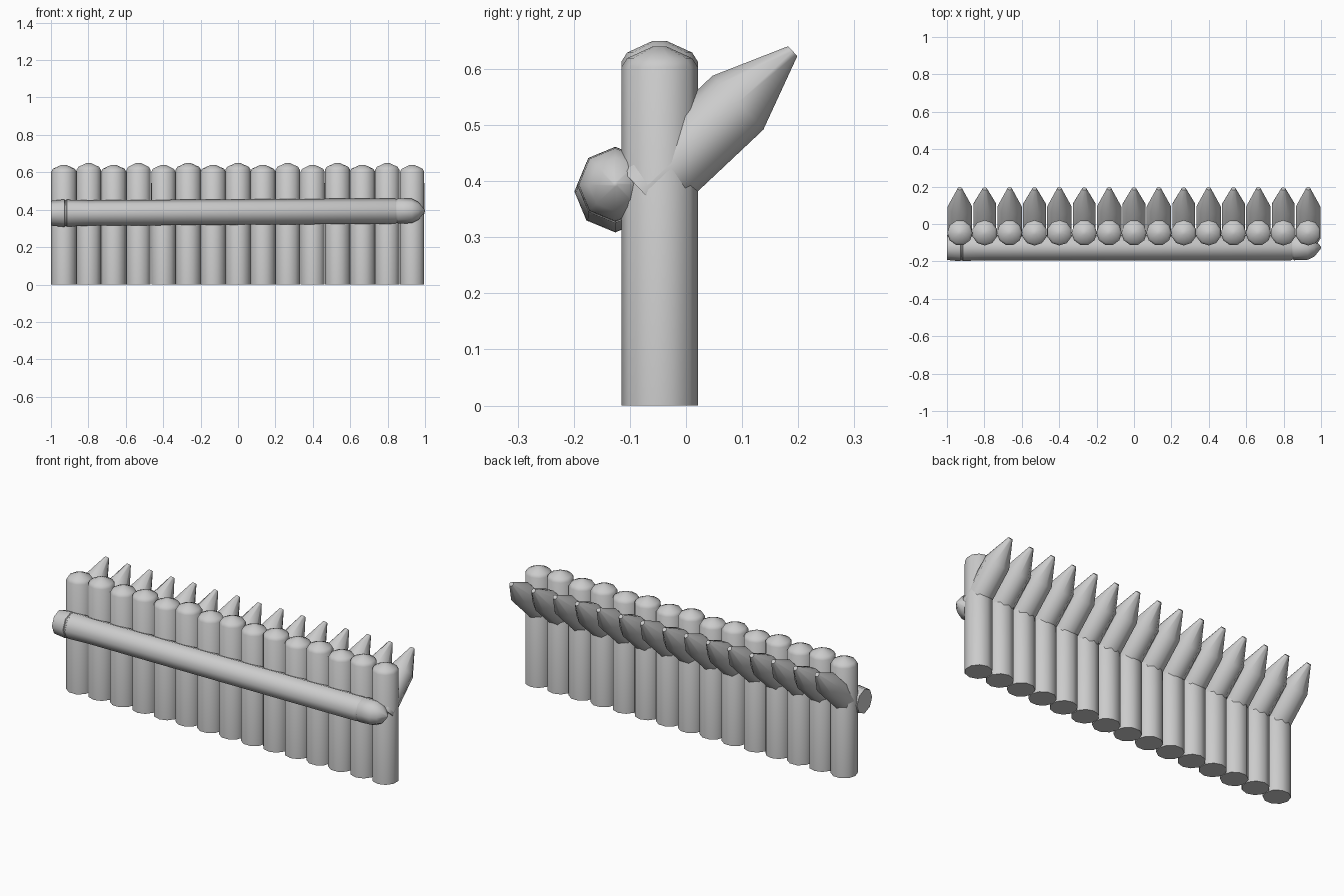
import bpy, bmesh, math, random
from mathutils import Vector

if "Cube" in bpy.data.objects:
    bpy.data.objects.remove(bpy.data.objects["Cube"])

random.seed(4)

def lathe(name, start, axis, profile, sides, spin=0.0):
    """Revolve (distance, radius) rings about an axis, with closed ends."""
    rot = Vector(axis).normalized().to_track_quat('Z', 'Y')
    bm = bmesh.new()
    rings = []
    for d, r in profile:
        ring = []
        for i in range(sides):
            a = spin + 2 * math.pi * i / sides
            p = Vector((r * math.cos(a), r * math.sin(a), d))
            ring.append(bm.verts.new(rot @ p + Vector(start)))
        rings.append(ring)
    for lo, hi in zip(rings, rings[1:]):
        for i in range(sides):
            j = (i + 1) % sides
            bm.faces.new((lo[i], lo[j], hi[j], hi[i]))
    bm.faces.new(rings[0][::-1])
    bm.faces.new(rings[-1])
    bm.normal_update()
    mesh = bpy.data.meshes.new(name)
    bm.to_mesh(mesh)
    bm.free()
    obj = bpy.data.objects.new(name, mesh)
    bpy.context.collection.objects.link(obj)
    bpy.ops.object.select_all(action='DESELECT')
    obj.select_set(True)
    bpy.context.view_layer.objects.active = obj
    bpy.ops.object.shade_smooth_by_angle(angle=math.radians(48))
    return obj

COUNT, PITCH = 15, 0.133

for k in range(COUNT):
    x = (k - (COUNT - 1) / 2) * PITCH
    top = 0.65 if k % 2 else 0.64

    # Upright log with a low domed top
    lathe(f"post_{k + 1}", (x, -0.047, 0), (0, 0, 1),
          [(0, 0.068), (top - 0.037, 0.068), (top - 0.021, 0.058), (top, 0.012)],
          10, random.choice((0, math.pi / 10)))

    # Sharpened stake leaning out behind the log
    s = 1.0 - 0.008 * (k % 2)
    lathe(f"stake_{k + 1}", (x, -0.077, 0.380), (0, 0.171, 0.161),
          [(0, 0.066), (0.233 * s, 0.066), (0.367 * s, 0.012)],
          8, math.pi / 8 if k % 2 else 0)

# Long front rail: butt end, shallow grooves, blunt pointed end
lathe("front_rail", (-1, -0.126, 0.381), (2, 0, 0.013),
      [(0, 0.066), (0.065, 0.073), (0.072, 0.073), (0.075, 0.068),
       (0.082, 0.068), (0.085, 0.072), (0.20, 0.068), (1.84, 0.068),
       (1.845, 0.064), (1.852, 0.064), (1.857, 0.068), (1.93, 0.065),
       (1.965, 0.048), (2.0, 0.004)], 8, 0)
